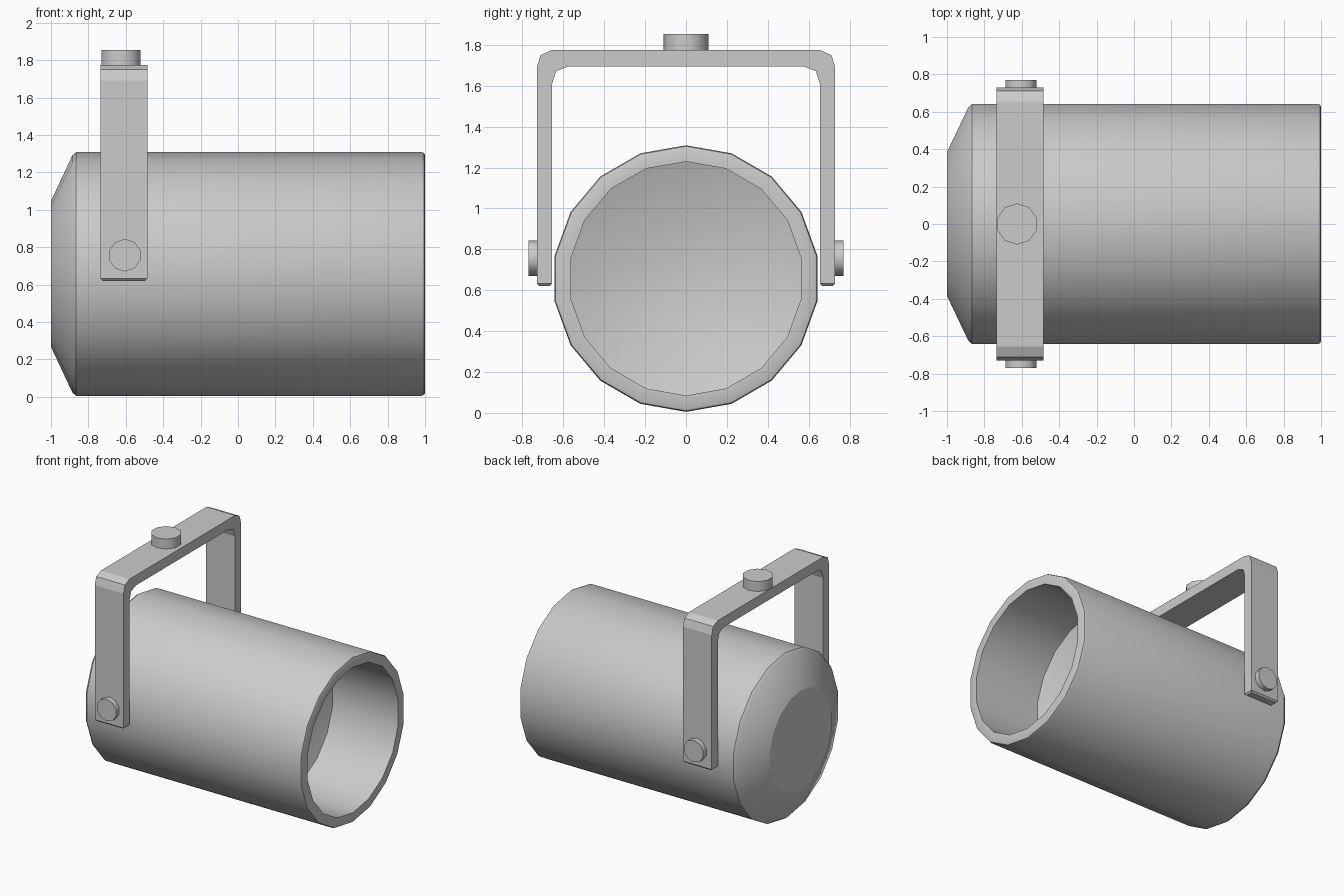
import bpy, bmesh, math
from mathutils import Matrix, Vector

cube = bpy.data.objects.get("Cube")
if cube:
    bpy.data.objects.remove(cube)

# Single flat colour
grey = bpy.data.materials.new("light_grey")
grey.use_nodes = True
COLOUR = (0.6, 0.6, 0.6, 1)
grey.diffuse_color = COLOUR
grey.node_tree.nodes["Principled BSDF"].inputs["Base Color"].default_value = COLOUR

AXIS_Z = 0.657
BRACKET_X = -0.61


def finish(name, bm, smooth=None):
    """Turn a bmesh into a named object, optionally smooth below an angle."""
    bmesh.ops.recalc_face_normals(bm, faces=bm.faces)
    mesh = bpy.data.meshes.new(name)
    bm.to_mesh(mesh)
    bm.free()
    mesh.materials.append(grey)
    obj = bpy.data.objects.new(name, mesh)
    bpy.context.collection.objects.link(obj)
    if smooth:
        bpy.ops.object.select_all(action="DESELECT")
        obj.select_set(True)
        bpy.context.view_layer.objects.active = obj
        bpy.ops.object.shade_smooth_by_angle(angle=math.radians(smooth))
    return obj


def lathe_x(name, profile, sides):
    """Spin (x, radius) points round the lamp axis; both ends are capped."""
    bm = bmesh.new()
    rings = []
    for x, r in profile:
        angles = [math.tau * i / sides for i in range(sides)]
        rings.append([bm.verts.new((x, r * math.sin(a), AXIS_Z + r * math.cos(a)))
                      for a in angles])
    for a, b in zip(rings, rings[1:]):
        for i in range(sides):
            j = (i + 1) % sides
            bm.faces.new((a[i], a[j], b[j], b[i]))
    bm.faces.new(rings[0])
    bm.faces.new(rings[-1])
    return finish(name, bm, 25)


def bolt(name, radius, depth, centre, axis):
    """Ten-sided bolt head with a fine bevel on its rims."""
    bm = bmesh.new()
    turn = Vector((0, 0, 1)).rotation_difference(Vector(axis)).to_matrix().to_4x4()
    bmesh.ops.create_cone(bm, cap_ends=True, segments=10, radius1=radius,
                          radius2=radius, depth=depth,
                          matrix=Matrix.Translation(centre) @ turn)
    return finish(name, bm, 40)


# Lamp housing: tapered back, long barrel, open front and shallow reflector
lathe_x("lamp_housing", [
    (-1.0, 0.39), (-0.885, 0.635), (-0.865, 0.652), (0.98, 0.652),
    (0.995, 0.647), (1.0, 0.635), (1.0, 0.572), (0.43, 0.572), (0.33, 0.278),
], 18)

# Yoke bracket: half outline, mirrored and extruded across its width
half = [(0.575, 1.695), (0.635, 1.672), (0.655, 1.61), (0.655, 0.62),
        (0.73, 0.62), (0.73, 1.69), (0.712, 1.75), (0.655, 1.775)]
outline = half + [(-y, z) for y, z in reversed(half)]
bm = bmesh.new()
face = bm.faces.new([bm.verts.new((BRACKET_X - 0.125, y, z)) for y, z in outline])
side = bmesh.ops.extrude_face_region(bm, geom=[face])["geom"]
bmesh.ops.translate(bm, vec=(0.25, 0, 0),
                    verts=[v for v in side if isinstance(v, bmesh.types.BMVert)])
# Soften the lower corners of both legs
feet = [e for e in bm.edges if all(v.co.z < 0.63 for v in e.verts)]
bmesh.ops.bevel(bm, geom=feet, offset=0.012, segments=1, affect="EDGES")
finish("yoke_bracket", bm)

# Pivot bolts on the legs and mounting knob on top
for label, s in (("left_pivot_bolt", 1), ("right_pivot_bolt", -1)):
    bolt(label, 0.087, 0.06, (-0.605, s * 0.74, 0.757), (0, s, 0))
bolt("mounting_knob", 0.11, 0.1, (-0.625, 0, 1.803), (0, 0, 1))
